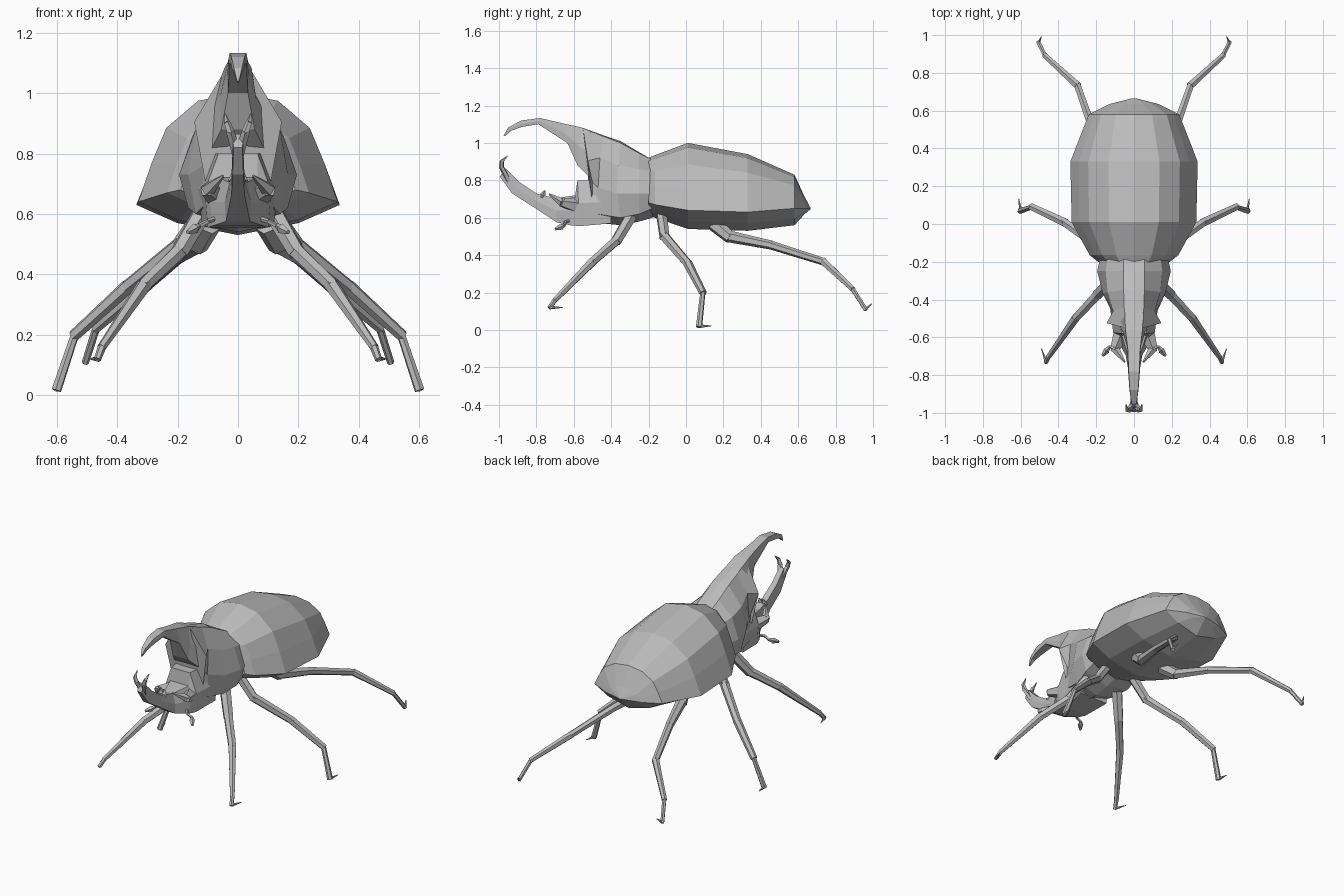
import bpy, bmesh
from mathutils import Vector, Matrix

shell = bpy.data.materials.new("grey shell")
shell.diffuse_color = (0.5, 0.5, 0.5, 1)


def finish(name, bm):
    bmesh.ops.recalc_face_normals(bm, faces=bm.faces[:])
    me = bpy.data.meshes.new(name)
    bm.to_mesh(me)
    bm.free()
    me.materials.append(shell)
    ob = bpy.data.objects.new(name, me)
    bpy.context.collection.objects.link(ob)


def loft(name, halves):
    """Skin rings given as right-hand half outlines (x, y, z), top to bottom."""
    bm = bmesh.new()
    rings = []
    for half in halves:
        left = [(-x, y, z) for x, y, z in reversed(half) if x > 1e-4]
        rings.append([bm.verts.new(p) for p in list(half) + left])
    for a, b in zip(rings, rings[1:]):
        n = len(a)
        for i in range(n):
            bm.faces.new((a[i], a[(i + 1) % n], b[(i + 1) % n], b[i]))
    bm.faces.new(rings[0])
    bm.faces.new(rings[-1])
    bmesh.ops.triangulate(bm, faces=[f for f in bm.faces if len(f.verts) > 4])
    finish(name, bm)


def horn(name, rows):
    """Tapering horn; each row: top y, z, half width, bottom y, z, half width."""
    loft(name, [[(wt, yt, zt), (max(wt, wb) * 1.1, (yt + yb) / 2, (zt + zb) / 2), (wb, yb, zb)]
                for yt, zt, wt, yb, zb, wb in rows])


def limb(name, pts, radii, sides=6):
    """Jointed limb of tapered segments, built on both sides."""
    for side, s in (("right", 1), ("left", -1)):
        bm = bmesh.new()
        path = [Vector((s * x, y, z)) for x, y, z in pts]
        for a, b, (r1, r2) in zip(path, path[1:], radii):
            d = b - a
            m = Matrix.Translation((a + b) / 2) @ d.to_track_quat('Z', 'Y').to_matrix().to_4x4()
            bmesh.ops.create_cone(bm, cap_ends=True, segments=sides, radius1=r1,
                                  radius2=r2, depth=d.length + min(r1, r2) * 0.7, matrix=m)
        finish(side + "_" + name, bm)


# Abdomen with wing cases: y, top, half width, rim height, bottom
section = [(0, 1), (.40, .93), (.72, .68), (.87, .35), (1, 0), (.6, -.6), (0, -1)]
body = []
for y, zt, w, zm, zb in [(-.20, .92, .19, .68, .61), (-.165, .935, .235, .67, .60),
                         (.01, 1.0, .33, .64, .54), (.33, .94, .337, .63, .53),
                         (.58, .83, .24, .65, .56), (.635, .71, .13, .65, .62),
                         (.665, .655, .01, .65, .645)]:
    body.append([(u * w, y, zm + v * ((zt - zm) if v > 0 else (zm - zb))) for u, v in section])
loft("abdomen", body)

# Thorax shield with side lobes at the front
loft("thorax", [
    [(0, -.18, .91), (.055, -.18, .91), (.14, -.18, .85), (.18, -.18, .73), (.16, -.18, .65), (0, -.18, .60)],
    [(0, -.25, .95), (.055, -.25, .945), (.15, -.25, .86), (.195, -.25, .73), (.165, -.25, .62), (0, -.25, .58)],
    [(0, -.35, 1.01), (.055, -.35, 1.0), (.14, -.36, .88), (.165, -.37, .73), (.14, -.35, .60), (0, -.35, .56)],
    [(0, -.44, 1.04), (.052, -.44, 1.035), (.11, -.46, .92), (.115, -.47, .76), (.12, -.47, .62), (0, -.45, .57)],
    [(0, -.55, 1.08), (.047, -.55, 1.07), (.145, -.525, .905), (.105, -.50, .79), (.10, -.50, .66), (0, -.50, .58)],
])

# Upper horn growing out of the thorax
horn("upper_horn", [(-.44, 1.035, .05, -.49, .79, .10), (-.56, 1.083, .045, -.58, .88, .055),
                    (-.66, 1.105, .033, -.635, 1.0, .033), (-.78, 1.133, .028, -.79, 1.10, .028),
                    (-.88, 1.12, .022, -.88, 1.085, .022), (-.95, 1.083, .013, -.935, 1.065, .013),
                    (-.975, 1.04, .003, -.968, 1.035, .003)])

# Head running into the lower horn
horn("head_and_lower_horn", [(-.40, .80, .09, -.40, .57, .12), (-.58, .80, .065, -.57, .555, .10),
                             (-.59, .72, .065, -.62, .56, .085), (-.70, .705, .03, -.69, .575, .04),
                             (-.80, .73, .02, -.82, .66, .022), (-.89, .79, .018, -.93, .73, .018),
                             (-.965, .865, .016, -.995, .82, .014)])
limb("lower_horn_prong", [(.006, -.95, .80), (.025, -.985, .87), (.036, -.985, .90), (.042, -.955, .93)],
     [(.016, .014), (.014, .011), (.011, .002)], 5)
limb("horn_tooth", [(.012, -.77, .71), (.014, -.755, .745)], [(.022, .003)], 4)
limb("cheek", [(.06, -.56, .66), (.10, -.66, .68), (.05, -.73, .725)], [(.05, .025), (.025, .005)], 5)

# Antennae with clubbed ends
limb("antenna", [(.03, -.58, .60), (.10, -.65, .575), (.13, -.65, .56), (.145, -.67, .55), (.165, -.695, .54)],
     [(.010, .008), (.008, .008), (.008, .016), (.018, .008)], 5)

# Legs: hip, thigh, shin, foot, claw
limb("front_leg", [(.12, -.30, .60), (.19, -.37, .48), (.31, -.50, .365), (.45, -.70, .16),
                   (.465, -.73, .12), (.49, -.66, .12)],
     [(.034, .030), (.028, .024), (.025, .015), (.014, .012), (.010, .002)])
limb("middle_leg", [(.11, -.13, .61), (.19, -.115, .50), (.37, .01, .355), (.54, .09, .20),
                    (.60, .07, .02), (.61, .135, .022)],
     [(.030, .028), (.028, .024), (.025, .020), (.014, .017), (.010, .002)])
limb("rear_leg", [(.10, .16, .56), (.13, .23, .50), (.20, .45, .455), (.30, .735, .365),
                  (.47, .89, .22), (.505, .96, .11), (.49, .993, .14)],
     [(.042, .034), (.032, .024), (.024, .020), (.022, .016), (.013, .012), (.009, .002)])
